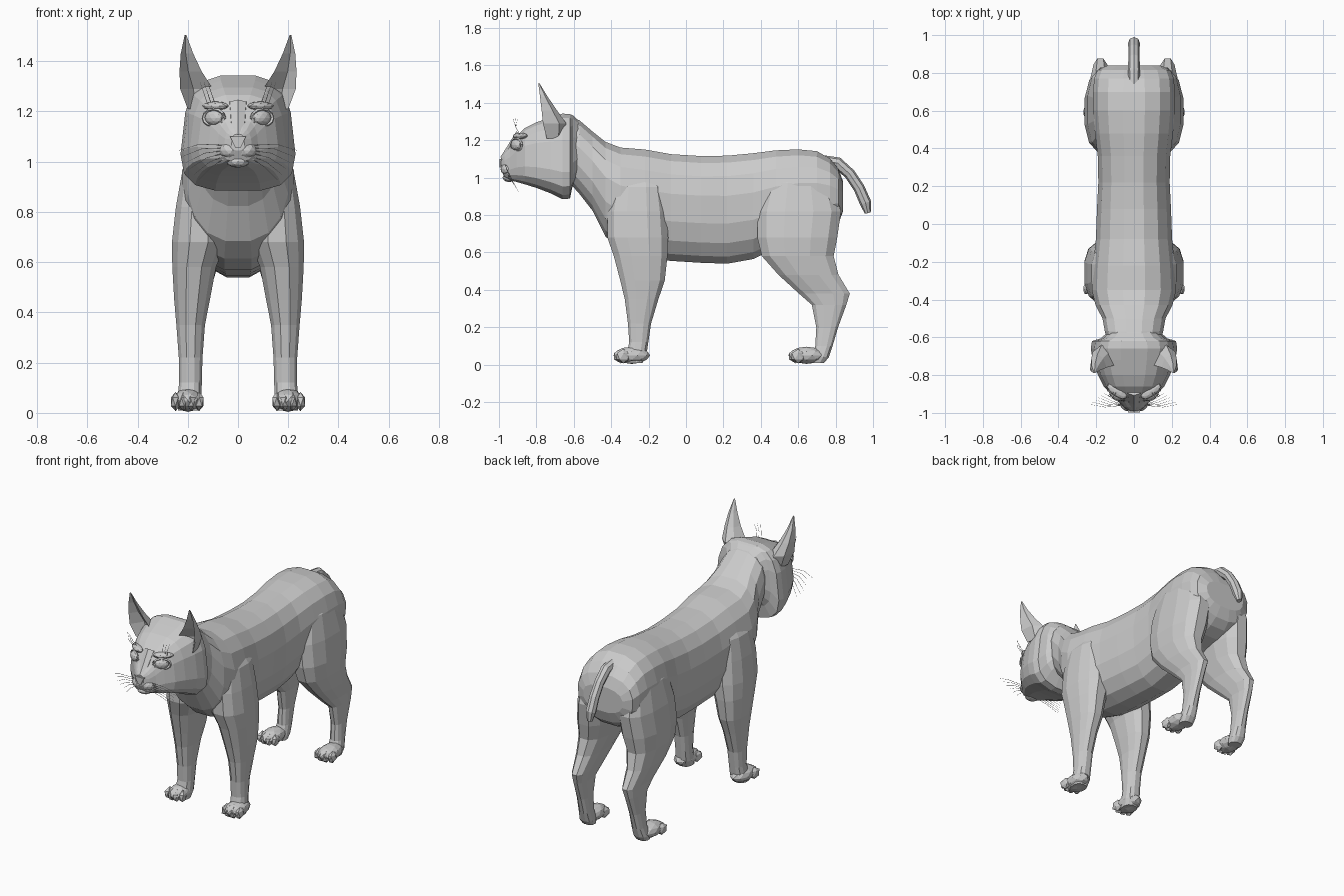
import bpy
import bmesh
import math
from mathutils import Vector, Matrix

cube = bpy.data.objects.get("Cube")
if cube:
    bpy.data.objects.remove(cube, do_unlink=True)

grey = bpy.data.materials.new("fur grey")
grey.use_nodes = True
colour = (0.6, 0.6, 0.6, 1)
grey.diffuse_color = colour
shader = next(n for n in grey.node_tree.nodes if n.type == 'BSDF_PRINCIPLED')
shader.inputs["Base Color"].default_value = colour
shader.inputs["Roughness"].default_value = 0.8


def finish(name, bm, mirror=False):
    """Turn a bmesh into a flat-shaded object, mirrored across x if asked."""
    bmesh.ops.recalc_face_normals(bm, faces=bm.faces)
    mesh = bpy.data.meshes.new(name)
    bm.to_mesh(mesh)
    bm.free()
    mesh.materials.append(grey)
    obj = bpy.data.objects.new(name, mesh)
    bpy.context.collection.objects.link(obj)
    if mirror:
        mod = obj.modifiers.new("Mirror", 'MIRROR')
        mod.use_mirror_merge = False


def loft(bm, rings):
    """Skin a list of point rings and cap both ends."""
    loops = [[bm.verts.new(p) for p in ring] for ring in rings]
    n = len(loops[0])
    for a, b in zip(loops, loops[1:]):
        for i in range(n):
            j = (i + 1) % n
            bm.faces.new((a[i], a[j], b[j], b[i]))
    bm.faces.new(loops[0])
    bm.faces.new(loops[-1])


def oval(sides, power):
    """Unit superellipse points."""
    for i in range(sides):
        t = math.tau * (i + 0.5) / sides
        c, s = math.cos(t), math.sin(t)
        yield (math.copysign(abs(c) ** power, c), math.copysign(abs(s) ** power, s))


def slices_along_y(rows, sides, power, taper):
    """Rings from rows of (y, bottom, top, half width); taper narrows the top."""
    for y, low, high, half in rows:
        mid, tall = (low + high) / 2, (high - low) / 2
        yield [(u * half * (1 - taper * v), y, mid + tall * v) for u, v in oval(sides, power)]


def slices_up_z(rows, sides, power):
    """Rings from rows of (z, front, back, inner, outer)."""
    for z, front, back, inner, outer in rows:
        yield [((inner + outer) / 2 + u * (outer - inner) / 2,
                (front + back) / 2 + v * (back - front) / 2, z)
               for u, v in oval(sides, power)]


def tube(bm, points, radii, sides):
    """Skin a round, tapering tube along a path."""
    pts = [Vector(p) for p in points]
    rings = []
    for i, p in enumerate(pts):
        along = pts[min(i + 1, len(pts) - 1)] - pts[max(i - 1, 0)]
        turn = along.to_track_quat('Z', 'Y')
        rings.append([p + turn @ Vector((radii[i] * math.cos(math.tau * k / sides),
                                         radii[i] * math.sin(math.tau * k / sides), 0))
                      for k in range(sides)])
    loft(bm, rings)


def blob(bm, loc, size, turn=0.0, detail=2):
    place = Matrix.Translation(loc) @ Matrix.Rotation(turn, 4, 'Z') @ Matrix.Diagonal((*size, 1))
    bmesh.ops.create_icosphere(bm, subdivisions=detail, radius=1, matrix=place)


# Torso and neck
torso = [(-.65, 1.0, 1.335, .13), (-.57, .91, 1.31, .155), (-.5, .82, 1.25, .168),
         (-.43, .68, 1.195, .205), (-.35, .61, 1.165, .225), (-.22, .565, 1.155, .218),
         (-.08, .55, 1.13, .203), (.08, .54, 1.12, .197), (.22, .535, 1.122, .19),
         (.36, .56, 1.135, .193), (.48, .62, 1.15, .208), (.6, .66, 1.155, .218),
         (.7, .68, 1.145, .218), (.77, .71, 1.105, .212), (.815, .75, 1.05, .195),
         (.84, .82, .98, .14)]
bm = bmesh.new()
loft(bm, list(slices_along_y(torso, 16, .84, -.04)))
finish("torso", bm)

# Legs
front_leg = [(1.05, -.34, -.16, .09, .16), (.95, -.4, -.12, .08, .226),
             (.82, -.425, -.1, .05, .25), (.68, -.425, -.09, .045, .266),
             (.58, -.39, -.095, .085, .264), (.45, -.355, -.11, .11, .256),
             (.35, -.33, -.145, .13, .247), (.22, -.312, -.185, .14, .237),
             (.12, -.305, -.2, .143, .236), (.05, -.32, -.21, .143, .243),
             (.01, -.33, -.23, .15, .24)]
hind_leg = [(1.06, .5, .73, .08, .15), (.97, .42, .79, .06, .215),
            (.82, .375, .835, .04, .248), (.68, .375, .815, .05, .264),
            (.58, .4, .795, .08, .258), (.48, .49, .82, .11, .246),
            (.38, .6, .88, .13, .226), (.32, .67, .86, .143, .222),
            (.2, .695, .815, .15, .22), (.1, .69, .785, .148, .226),
            (.04, .67, .765, .145, .236), (.01, .67, .74, .15, .23)]
for name, rows in (("front_legs", front_leg), ("hind_legs", hind_leg)):
    bm = bmesh.new()
    loft(bm, list(slices_up_z(rows, 12, .82)))
    finish(name, bm, True)

# Paws with four toes each
for name, heel in (("front_paws", -.22), ("hind_paws", .715)):
    bm = bmesh.new()
    blob(bm, (.2, heel - .07, .05), (.06, .098, .046))
    for k in range(4):
        out = k - 1.5
        blob(bm, (.202 + out * .031, heel - .135 + abs(out) * .013, .045),
             (.021, .042, .038), out * .12, 1)
    finish(name, bm, True)

# Head with wide cheek ruff
head = [(-.99, 1.045, 1.11, .025), (-.97, 1.0, 1.135, .055), (-.94, .985, 1.168, .08),
        (-.905, .975, 1.225, .115), (-.86, .962, 1.268, .155), (-.8, .943, 1.298, .185),
        (-.72, .912, 1.325, .212), (-.66, .882, 1.345, .222), (-.62, .885, 1.342, .216),
        (-.605, .96, 1.335, .17), (-.55, 1.05, 1.285, .11)]
bm = bmesh.new()
loft(bm, list(slices_along_y(head, 16, .62, .12)))
finish("head", bm)

# Muzzle, chin and nose
bm = bmesh.new()
blob(bm, (.034, -.955, 1.045), (.042, .036, .034), .4)
finish("muzzle_pads", bm, True)
bm = bmesh.new()
blob(bm, (0, -.945, 1.0), (.046, .036, .024))
finish("chin", bm)
bm = bmesh.new()
loft(bm, [[(-.032, y, 1.1), (.032, y, 1.1), (.01, y, 1.055), (-.01, y, 1.055)]
          for y in (-.95, -.998)])
finish("nose", bm)
bm = bmesh.new()
tube(bm, [(0, -.965, 1.09), (0, -.925, 1.145), (0, -.87, 1.22)], [.034, .038, .046], 8)
finish("nose_bridge", bm)

# Eyes, lids and brow ridges
bm = bmesh.new()
blob(bm, (.096, -.908, 1.175), (.042, .022, .03), .6)
finish("eyes", bm, True)
bm = bmesh.new()
rim = []
for k in range(13):
    t = math.tau * k / 12
    rim.append((.096 + .042 * math.cos(t), -.906 + .028 * math.cos(t), 1.175 + .033 * math.sin(t)))
tube(bm, rim, [.007] * len(rim), 4)
finish("eyelids", bm, True)
bm = bmesh.new()
blob(bm, (.09, -.885, 1.222), (.062, .028, .018), .6)
finish("brows", bm, True)

# Ears: tapering cups, hollow at the front
bm = bmesh.new()
rings = []
for z, inner, outer, front, depth in ((1.21, .11, .2, -.745, .09), (1.29, .1, .23, -.765, .125),
                                      (1.36, .145, .233, -.772, .082), (1.43, .178, .228, -.78, .042),
                                      (1.505, .206, .212, -.79, .006)):
    wide = outer - inner
    rings.append([(inner, front + depth * .15, z), (inner + wide * .2, front + depth * .75, z),
                  (inner + wide * .55, front + depth, z), (outer - wide * .08, front + depth * .7, z),
                  (outer, front, z), (inner + wide * .6, front + depth * .6, z)])
loft(bm, rings)
finish("ears", bm, True)

# Short tail
bm = bmesh.new()
tube(bm, [(0, .73, 1.09), (0, .81, 1.078), (0, .875, 1.02), (0, .925, .945), (0, .96, .865), (0, .972, .81)],
     [.03, .032, .03, .03, .031, .016], 8)
finish("tail", bm)

# Whiskers and brow hairs
bm = bmesh.new()
for k in range(6):
    z = 1.065 - k * .01
    reach = .235 - .015 * k
    tube(bm, [(.05, -.96, z), (reach * .65, -.97 + k * .008, z + .005 - k * .008),
              (reach, -.955 + k * .012, z - .02 - k * .014)], [.0015, .0013, .0006], 3)
for k in range(3):
    x = .09 + .015 * k
    tube(bm, [(x, -.885, 1.225), (x + .015, -.91, 1.27), (x + .03, -.925 + k * .012, 1.315)],
         [.0015, .0013, .0006], 3)
finish("whiskers", bm, True)
